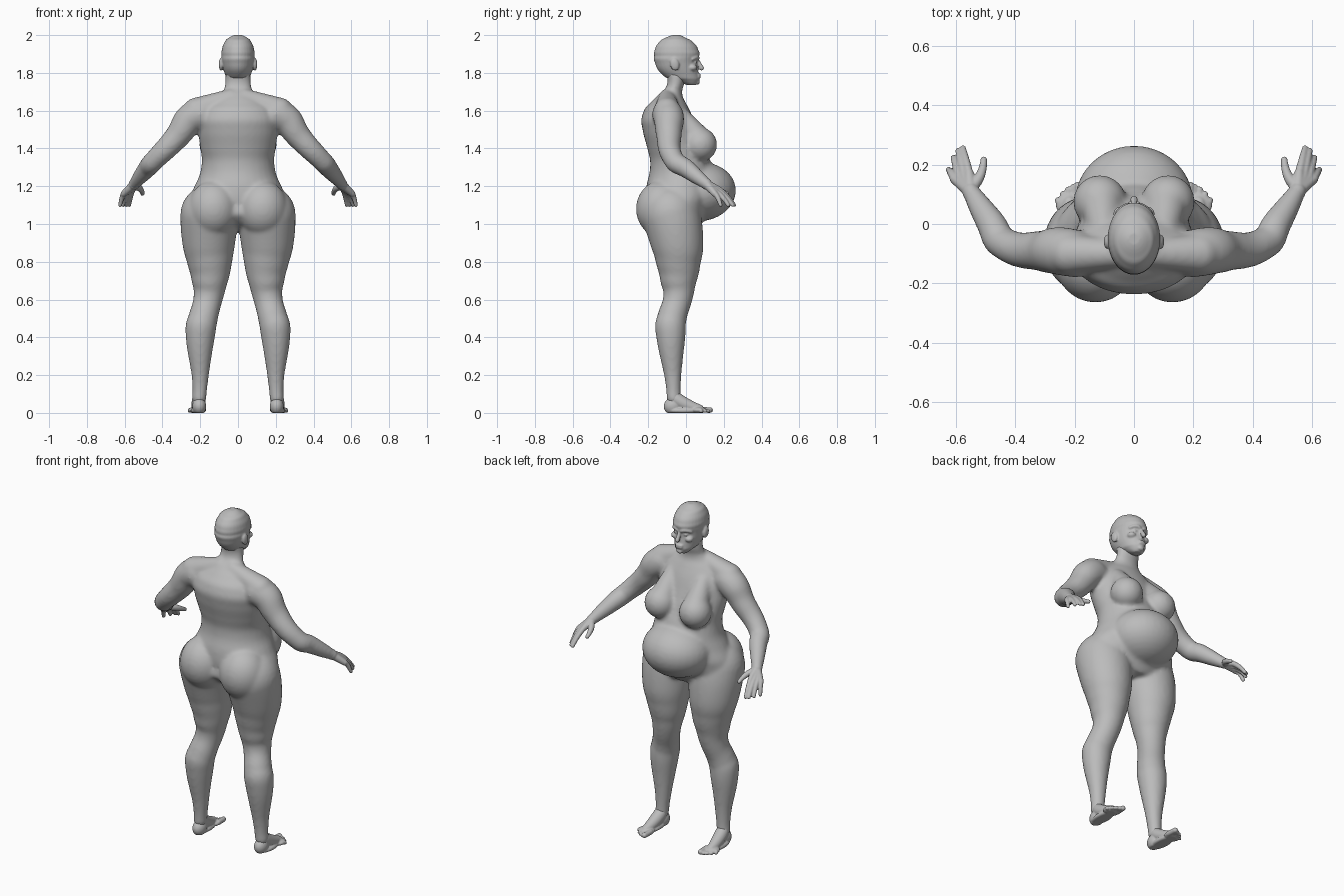
import bpy, bmesh, math
from mathutils import Vector, Matrix

cube = bpy.data.objects.get("Cube")
if cube:
    bpy.data.objects.remove(cube, do_unlink=True)

clay = bpy.data.materials.new("clay grey")
clay.use_nodes = True
tone = (.5, .5, .5, 1)
clay.diffuse_color = tone
clay.node_tree.nodes["Principled BSDF"].inputs["Base Color"].default_value = tone

SIDES = {"left": 1, "right": -1}
SEGMENTS = 32
TURN = [math.tau * i / SEGMENTS for i in range(SEGMENTS)]


def spline(rows, steps=6):
    """Smooth a list of number rows with a Catmull-Rom curve."""
    rows = [Vector(row) for row in rows]
    rows = [rows[0]] + rows + [rows[-1]]
    smooth = []
    for a, b, c, d in zip(rows, rows[1:], rows[2:], rows[3:]):
        for step in range(steps):
            t = step / steps
            start = b + (c - a) * t / 2
            end = c - (d - b) * (1 - t) / 2
            blend = t * t * (3 - 2 * t)
            smooth.append(start.lerp(end, blend))
    return smooth + [rows[-1]]


def skin(bm, rings):
    """Join closed rings of points into a capped shell."""
    loops = [[bm.verts.new(point) for point in ring] for ring in rings]
    for low, high in zip(loops, loops[1:]):
        for i in range(SEGMENTS):
            j = (i + 1) % SEGMENTS
            bm.faces.new((low[i], low[j], high[j], high[i]))
    bm.faces.new(reversed(loops[0]))
    bm.faces.new(loops[-1])


def loft(bm, rows):
    """Stack centred ovals: height, half width, back y, front y."""
    rings = []
    for height, width, back, front in spline(rows):
        middle, depth = (back + front) / 2, (front - back) / 2
        rings.append([(width * math.cos(a), middle + depth * math.sin(a), height)
                      for a in TURN])
    skin(bm, rings)


def blob(bm, centre, size, side=1, tilt=0):
    """Ellipsoid placed on one side of the figure."""
    x, y, z = centre
    place = Matrix.Translation((side * x, y, z)) @ Matrix.Rotation(tilt, 4, 'X')
    bmesh.ops.create_uvsphere(bm, u_segments=SEGMENTS, v_segments=SEGMENTS // 2, radius=1,
                              matrix=place @ Matrix.Diagonal((*size, 1)))


def limb(bm, points, side=1):
    """Round tube through rows of x, y, z, radius with rounded ends."""
    path = spline([(side * x, y, z, radius) for x, y, z, radius in points])
    across = None
    rings = []
    for i, point in enumerate(path):
        before, after = path[max(i - 1, 0)], path[min(i + 1, len(path) - 1)]
        along = (after - before).xyz.normalized()
        across = along.orthogonal() if across is None else across - along * across.dot(along)
        across.normalize()
        other = along.cross(across)
        rings.append([point.xyz + (across * math.cos(a) + other * math.sin(a)) * point.w
                      for a in TURN])
    skin(bm, rings)
    for end in (path[0], path[-1]):
        blob(bm, end.xyz, [end.w] * 3)


def finish(bm, name, voxel, rounds):
    """Fuse the overlapping shells into one smooth skin."""
    for vert in bm.verts:
        vert.co.z = max(vert.co.z, 0)
    bmesh.ops.recalc_face_normals(bm, faces=bm.faces)
    mesh = bpy.data.meshes.new(name)
    bm.to_mesh(mesh)
    bm.free()
    mesh.materials.append(clay)
    obj = bpy.data.objects.new(name, mesh)
    bpy.context.collection.objects.link(obj)
    fuse = obj.modifiers.new("fuse", 'REMESH')
    fuse.mode = 'VOXEL'
    fuse.voxel_size = voxel
    fuse.use_smooth_shade = True
    soften = obj.modifiers.new("soften", 'SMOOTH')
    soften.factor = .5
    soften.iterations = rounds


# Torso, neck and belly
body = bmesh.new()
loft(body, [
    (.97, .12, -.1, .06), (1.03, .24, -.2, .1), (1.1, .27, -.21, .13), (1.2, .23, -.21, .15),
    (1.3, .195, -.19, .14), (1.4, .2, -.205, .1), (1.5, .21, -.23, .06), (1.58, .2, -.23, .03),
    (1.64, .15, -.19, 0), (1.69, .09, -.14, -.02), (1.74, .07, -.1, -.01), (1.8, .07, -.11, 0)])
blob(body, (0, .075, 1.17), (.2, .19, .155), tilt=.12)

for side in SIDES.values():
    # Chest
    blob(body, (.115, .075, 1.42), (.09, .09, .09), side)
    limb(body, [(.1, -.02, 1.56, .05), (.11, .07, 1.44, .075)], side)
    # Shoulder slope and arm
    limb(body, [(.04, -.1, 1.67, .045), (.22, -.1, 1.6, .07)], side)
    limb(body, [(.2, -.1, 1.58, .08), (.26, -.09, 1.55, .08), (.32, -.09, 1.465, .067),
                (.43, -.07, 1.35, .055), (.48, 0, 1.295, .05), (.55, .11, 1.21, .03)], side)
    # Hip, leg and ankle
    blob(body, (.13, -.13, 1.08), (.135, .135, .15), side)
    limb(body, [(.15, -.08, 1.05, .155), (.155, -.05, .92, .143), (.15, -.04, .8, .12),
                (.15, -.04, .7, .097), (.16, -.045, .6, .077), (.185, -.075, .5, .078),
                (.2, -.08, .4, .077), (.2, -.07, .2, .046), (.205, -.065, .08, .038)], side)
finish(body, "body", .01, 10)

# Head
head = bmesh.new()
loft(head, [
    (1.735, .025, .01, .05), (1.76, .05, -.06, .068), (1.79, .068, -.125, .068),
    (1.855, .085, -.165, .06), (1.89, .087, -.168, .07), (1.92, .086, -.166, .066),
    (1.96, .072, -.145, .04), (1.985, .05, -.11, 0), (2, .02, -.07, -.03)])
# Nose, lips and chin
limb(head, [(0, .062, 1.865, .009), (0, .083, 1.825, .013)])
for height in (1.79, 1.778):
    blob(head, (0, .067, height), (.026, .012, .007))
blob(head, (0, .06, 1.752), (.02, .014, .014))
for side in SIDES.values():
    # Brow, eye, cheek and ear
    limb(head, [(.013, .064, 1.876, .009), (.035, .057, 1.882, .009),
                (.058, .036, 1.873, .008)], side)
    blob(head, (.032, .046, 1.855), (.014, .013, .009), side)
    blob(head, (.045, .034, 1.828), (.025, .025, .018), side)
    blob(head, (.09, -.06, 1.845), (.012, .024, .034), side, .2)
finish(head, "head", .005, 4)

# Hands: wrist, palm, four fanned fingers and a thumb
for label, side in SIDES.items():
    hand = bmesh.new()
    wrist = Vector((.55, .11, 1.21))
    limb(hand, [(.535, .085, 1.232, .03), (*wrist, .029)], side)
    for i in range(4):
        knuckle = Vector((.556 + .016 * i, .17 - .006 * i, 1.185 - .008 * i))
        tip = Vector((.576 + .016 * i, .255 - .008 * i * i, 1.1))
        joint = (knuckle + tip) / 2 + Vector((0, 0, .01))
        limb(hand, [(*wrist, .024), (*knuckle, .017)], side)
        limb(hand, [(*knuckle, .015), (*joint, .013), (*tip, .01)], side)
    limb(hand, [(.543, .13, 1.2, .02), (.517, .165, 1.185, .016), (.506, .217, 1.16, .011)], side)
    finish(hand, label + "_hand", .004, 4)

# Feet: heel, instep, sole, ball and five toes
for label, side in SIDES.items():
    foot = bmesh.new()
    blob(foot, (.205, -.07, .035), (.037, .048, .045), side)
    limb(foot, [(.205, -.06, .085, .034), (.21, -.015, .05, .036), (.217, .07, .018, .026)], side)
    blob(foot, (.212, -.01, .012), (.04, .09, .02), side)
    blob(foot, (.217, .065, .015), (.047, .04, .019), side)
    for i in range(5):
        x = .184 + .0175 * i
        reach = .128 - .003 * i * i
        radius = .0105 if i else .015
        limb(foot, [(x, .075, .016, radius), (x + .003, reach, radius, radius)], side)
    finish(foot, label + "_foot", .004, 4)
